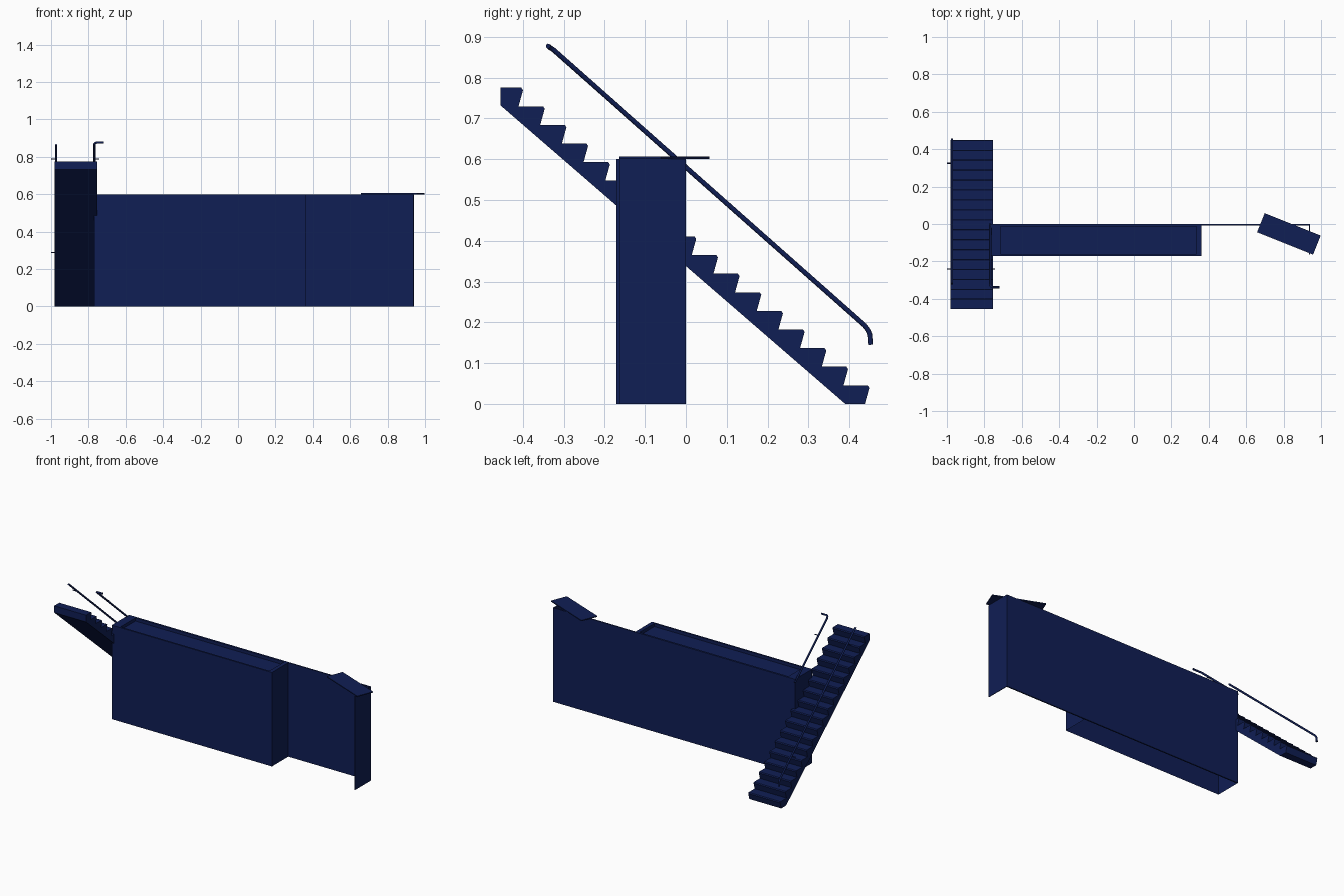
import bpy, bmesh, math
from mathutils import Vector

if "Cube" in bpy.data.objects:
    bpy.data.objects.remove(bpy.data.objects["Cube"])

navy = bpy.data.materials.new("navy")
navy.diffuse_color = (0.005, 0.013, 0.09, 1)
navy.use_nodes = True
navy.node_tree.nodes["Principled BSDF"].inputs["Base Color"].default_value = navy.diffuse_color


def finish(name, bm):
    mesh = bpy.data.meshes.new(name)
    bm.to_mesh(mesh)
    bm.free()
    ob = bpy.data.objects.new(name, mesh)
    bpy.context.collection.objects.link(ob)
    mesh.materials.append(navy)
    return ob


def box(name, lo, hi, rot_z=0):
    bm = bmesh.new()
    bmesh.ops.create_cube(bm, size=1)
    lo, hi = Vector(lo), Vector(hi)
    bmesh.ops.scale(bm, vec=hi - lo, verts=bm.verts)
    ob = finish(name, bm)
    ob.location = (lo + hi) / 2
    ob.rotation_euler.z = rot_z
    return ob


def tube(name, points, radius=0.006):
    cu = bpy.data.curves.new(name, 'CURVE')
    cu.dimensions = '3D'
    cu.bevel_depth = radius
    cu.bevel_resolution = 2
    cu.use_fill_caps = True
    sp = cu.splines.new('POLY')
    sp.points.add(len(points) - 1)
    for p, co in zip(sp.points, points):
        p.co = (*co, 1)
    cu.materials.append(navy)
    ob = bpy.data.objects.new(name, cu)
    bpy.context.collection.objects.link(ob)
    return ob


# Staircase: stepped profile with sloped risers, extruded across x
STEPS, RISE, RUN = 17, 0.0456, 0.0531
profile = [(0.39, 0.0)]
for i in range(STEPS):
    nose, z = 0.45 - RUN * i, RISE * i
    profile += [(nose - 0.011, z), (nose, z + RISE - 0.006), (nose - 0.004, z + RISE)]
profile += [(-0.455, STEPS * RISE), (-0.455, 0.732)]
bm = bmesh.new()
face = bm.faces.new([bm.verts.new((-0.98, y, z)) for y, z in profile])
ext = bmesh.ops.extrude_face_region(bm, geom=[face])
bmesh.ops.translate(bm, vec=(0.225, 0, 0),
                    verts=[g for g in ext['geom'] if isinstance(g, bmesh.types.BMVert)])
bmesh.ops.recalc_face_normals(bm, faces=bm.faces)
finish("staircase", bm)

# Long back wall and thin return at its right end
box("back_wall", (-0.77, -0.008, 0), (0.94, 0, 0.6))
box("wall_return", (0.936, -0.163, 0), (0.94, 0, 0.6))

# Enclosure in front of the wall: open underneath, shallow recess on top
bm = bmesh.new()
bmesh.ops.create_cube(bm, size=1)
for v in bm.verts:
    v.co = (-0.77 if v.co.x < 0 else 0.36, -0.172 if v.co.y < 0 else -0.002, 0 if v.co.z < 0 else 0.6)
bm.faces.ensure_lookup_table()
bm.normal_update()
top = next(f for f in bm.faces if f.normal.z > 0.5)
bmesh.ops.delete(bm, geom=[f for f in bm.faces if f.normal.z < -0.5 or f.normal.y > 0.5],
                 context='FACES_ONLY')
bmesh.ops.inset_individual(bm, faces=[top], thickness=0.015)
for v in top.verts:
    v.co.x = -0.715 if v.co.x < 0 else 0.335
ext = bmesh.ops.extrude_discrete_faces(bm, faces=[top])
floor = ext['faces'][0]
bmesh.ops.translate(bm, vec=(0, 0, -0.02), verts=floor.verts)
finish("enclosure", bm)

# Angled shelf resting on the wall return
box("angled_shelf", (0.667, -0.108, 0.6), (0.989, 0.002, 0.606), math.radians(-21.8))


# Handrails following the stair pitch
def rail_z(y):
    return 0.58 - 0.886 * y


XL, XR = -0.973, -0.769
tube("left_handrail", [(XL, -0.32, rail_z(-0.32)), (XL, 0.438, rail_z(0.438)),
                       (XL, 0.447, 0.18), (XL, 0.451, 0.17), (XL, 0.453, 0.145)])
tube("right_handrail", [(XR, 0.0, rail_z(0)), (XR, -0.325, rail_z(-0.325)),
                        (XR + 0.004, -0.333, 0.873), (XR + 0.013, -0.338, 0.877),
                        (-0.72, -0.338, 0.877)])

# Rail brackets
for name, x0, x1, y in (("left_upper_bracket", XL, -1.0, -0.24),
                        ("left_lower_bracket", XL, -1.0, 0.325),
                        ("right_upper_bracket", XR, -0.742, -0.24)):
    z = rail_z(y) - 0.004
    tube(name, [(x0, y, z), (x1, y, z)], 0.003)
